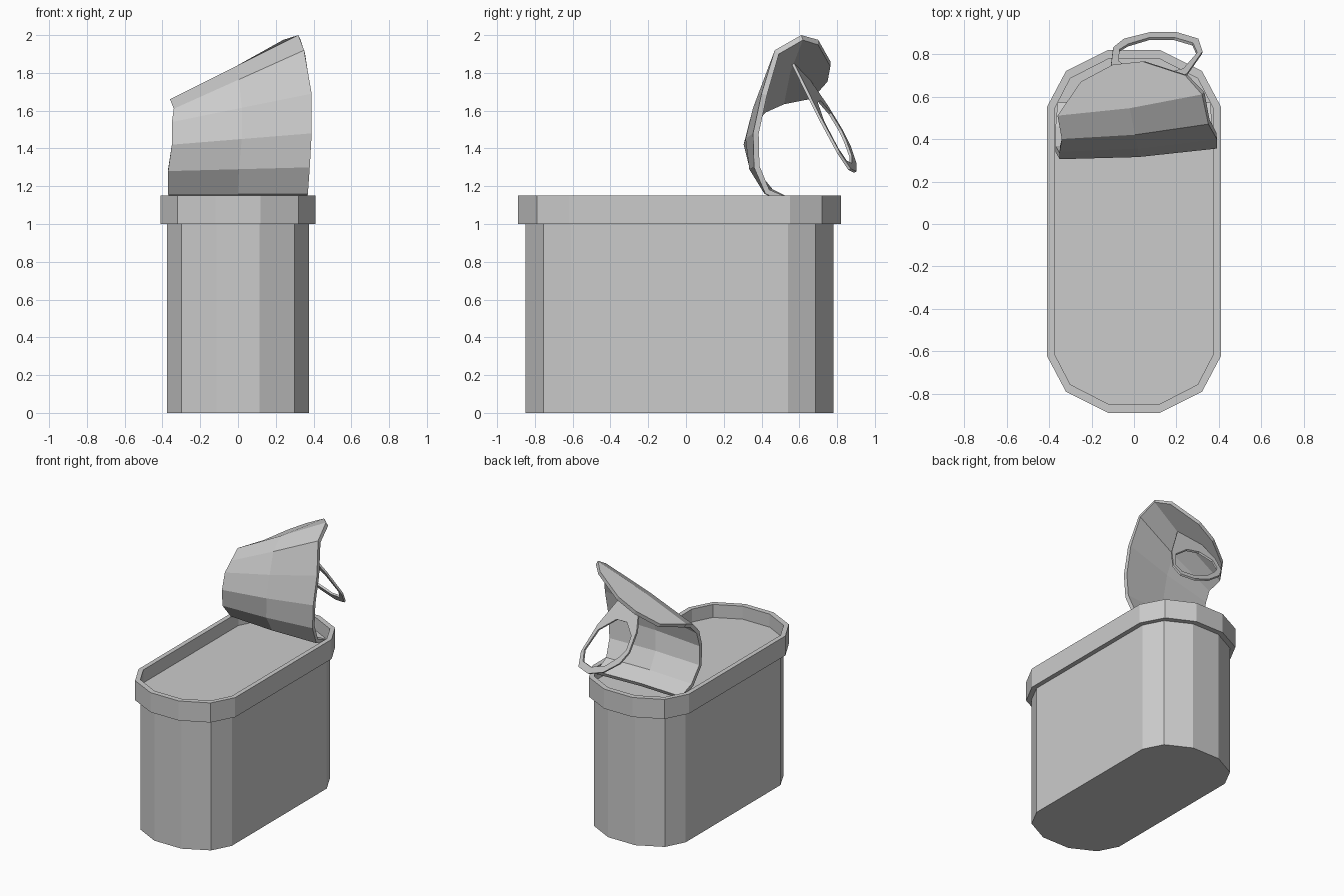
import bpy
from mathutils import Vector

cube = bpy.data.objects.get("Cube")
if cube:
    bpy.data.objects.remove(cube, do_unlink=True)

metal = bpy.data.materials.new("grey_metal")
metal.use_nodes = True
metal.diffuse_color = (0.6, 0.6, 0.6, 1)
metal.node_tree.nodes["Principled BSDF"].inputs["Base Color"].default_value = (0.6, 0.6, 0.6, 1)


def add_mesh(name, verts, faces, thickness=0):
    mesh = bpy.data.meshes.new(name)
    mesh.from_pydata(verts, [], faces)
    mesh.update()
    mesh.materials.append(metal)
    obj = bpy.data.objects.new(name, mesh)
    bpy.context.collection.objects.link(obj)
    if thickness:
        mod = obj.modifiers.new("thickness", "SOLIDIFY")
        mod.thickness = thickness
        mod.offset = -1
    return obj


def outline(corner, z):
    """Mirror three corner points into a twelve-sided oval at height z."""
    a = corner
    b = [(-x, y) for x, y in reversed(a)]
    half = a + b
    full = half + [(-x, -y) for x, y in half]
    return [(x, y - 0.035, z) for x, y in full]


def loft(name, rings, cap_start=False, cap_end=False, closed=False):
    """Join matching rings with quads."""
    n = len(rings[0])
    verts = [p for ring in rings for p in ring]
    count = len(rings)
    faces = []
    for r in range(count if closed else count - 1):
        s = (r + 1) % count
        for i in range(n):
            j = (i + 1) % n
            faces.append((r * n + i, r * n + j, s * n + j, s * n + i))
    if cap_start:
        faces.append(tuple(reversed(range(n))))
    if cap_end:
        faces.append(tuple(range((count - 1) * n, count * n)))
    return add_mesh(name, verts, faces)


# Tin body with a sunken top, and the thicker rim around it
wall = [(0.375, 0.575), (0.30, 0.72), (0.115, 0.815)]
lip = [(0.41, 0.585), (0.32, 0.755), (0.12, 0.855)]
loft("tin_body", [outline(wall, 0), outline(wall, 1.05)], True, True)
loft("tin_rim", [outline(wall, 1.0), outline(lip, 1.0),
                 outline(lip, 1.15), outline(wall, 1.15)], closed=True)

# Curled lid: matching points up the left and right edges
edge_a = [(-0.36, 0.56, 1.10), (-0.37, 0.44, 1.16), (-0.37, 0.34, 1.28),
          (-0.35, 0.305, 1.42), (-0.35, 0.34, 1.54), (-0.34, 0.40, 1.61), (-0.36, 0.51, 1.66)]
edge_b = [(0.36, 0.56, 1.10), (0.37, 0.42, 1.16), (0.38, 0.36, 1.30),
          (0.39, 0.355, 1.48), (0.39, 0.40, 1.69), (0.35, 0.47, 1.92), (0.32, 0.61, 2.0)]
verts, faces = [], []
for a, b in zip(edge_a, edge_b):
    a, b = Vector(a), Vector(b)
    verts += [a, (a + b) / 2 + Vector((0, -0.015, 0)), b]
for r in range(len(edge_a) - 1):
    for c in range(2):
        i = r * 3 + c
        faces.append((i, i + 1, i + 4, i + 3))
# Rounded end of the lid
last = len(verts)
verts += [(0.24, 0.70, 1.975), (0.04, 0.765, 1.86), (-0.10, 0.75, 1.78), (-0.25, 0.67, 1.69)]
faces.append((last - 3, last - 2, last - 1, last, last + 1, last + 2, last + 3))
add_mesh("curled_lid", verts, faces, 0.03)

# Ring pull: a flat tab on a sloping plane with a hole through it
outer = [(-0.11, 0.74), (-0.10, 0.82), (-0.05, 0.86), (0.07, 0.89), (0.20, 0.89),
         (0.30, 0.86), (0.32, 0.80), (0.25, 0.70), (0.08, 0.56), (-0.06, 0.64)]
inner = [(-0.075, 0.755), (-0.07, 0.81), (-0.03, 0.835), (0.07, 0.865), (0.19, 0.865),
         (0.275, 0.84), (0.295, 0.795), (0.23, 0.72), (0.10, 0.685), (0.0, 0.70)]
points = [(x, y, (1.72 - 0.21 * x - y) / 0.62) for x, y in outer + inner]
n = len(outer)
ring_faces = [(i, (i + 1) % n, (i + 1) % n + n, i + n) for i in range(n)]
add_mesh("ring_pull", points, ring_faces, 0.015)
